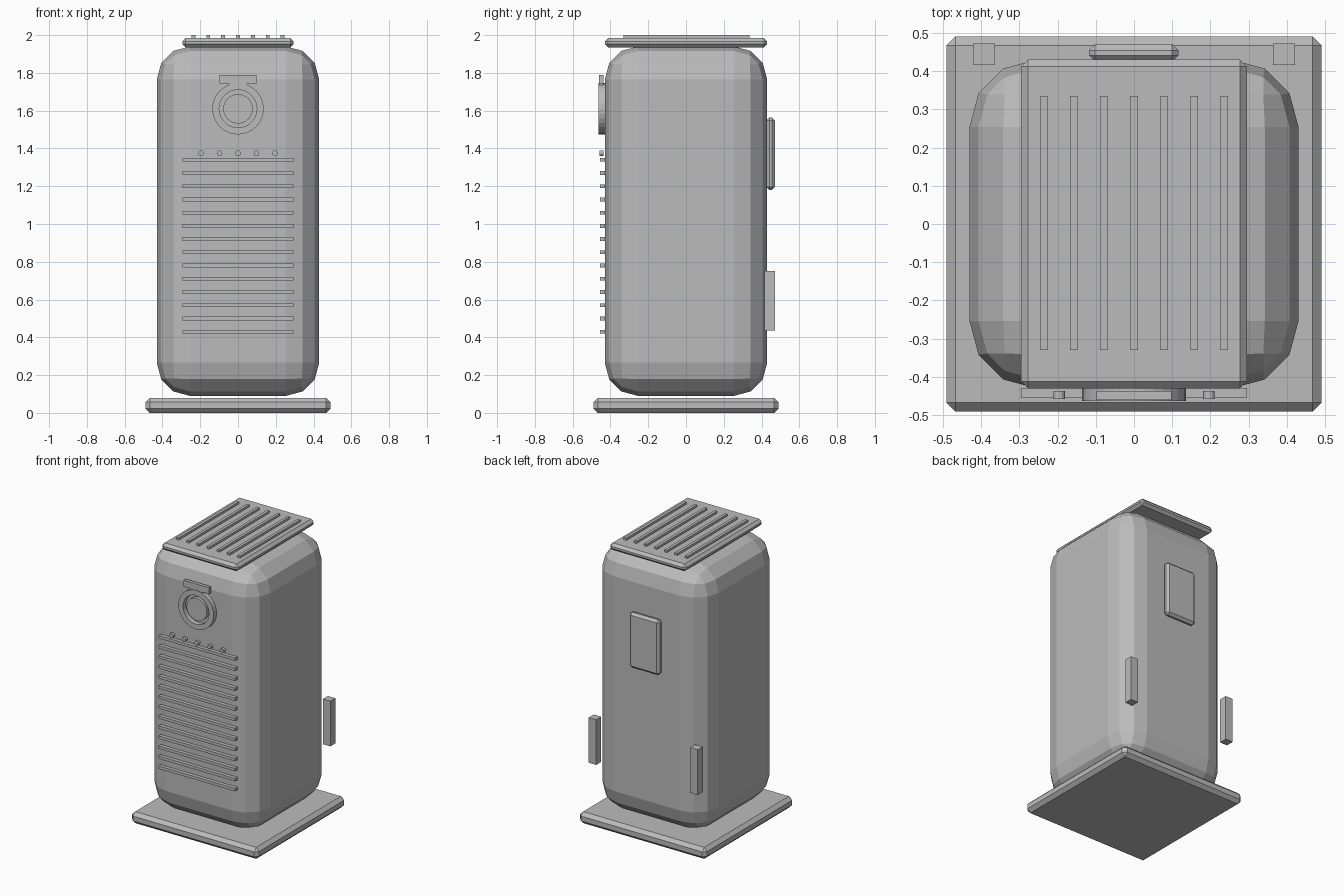
import bpy, bmesh, math
from mathutils import Matrix

cube = bpy.data.objects.get("Cube")
if cube:
    bpy.data.objects.remove(cube, do_unlink=True)

# Single plain grey finish
grey = bpy.data.materials.new("plain_grey")
grey.use_nodes = True
colour = (0.5, 0.5, 0.5, 1)
grey.diffuse_color = colour
grey.node_tree.nodes["Principled BSDF"].inputs["Base Color"].default_value = colour


def finish(name, bm):
    bmesh.ops.recalc_face_normals(bm, faces=bm.faces)
    mesh = bpy.data.meshes.new(name)
    bm.to_mesh(mesh)
    bm.free()
    mesh.materials.append(grey)
    obj = bpy.data.objects.new(name, mesh)
    bpy.context.collection.objects.link(obj)
    return obj


def box(name, x, y, z, bevel=0, segments=1):
    """Box between (min, max) pairs on each axis, with optional bevelled edges."""
    bm = bmesh.new()
    bmesh.ops.create_cube(bm, size=1)
    for v in bm.verts:
        v.co = [sum(p) / 2 + c * (p[1] - p[0]) for c, p in zip(v.co, (x, y, z))]
    if bevel:
        bmesh.ops.bevel(bm, geom=bm.edges[:], offset=bevel, segments=segments,
                        profile=0.5, affect='EDGES')
    return finish(name, bm)


def disc(name, x, z, radius, front, back, sides):
    """Short cylinder facing the front."""
    bm = bmesh.new()
    place = Matrix.Translation((x, (front + back) / 2, z)) @ Matrix.Rotation(math.pi / 2, 4, 'X')
    bmesh.ops.create_cone(bm, cap_ends=True, segments=sides, radius1=radius,
                          radius2=radius, depth=back - front, matrix=place)
    return finish(name, bm)


def ring(name, z, outer, inner, front, back, sides):
    """Flat ring facing the front, made by turning a rectangle."""
    bm = bmesh.new()
    profile = [(outer, front), (outer, back), (inner, back), (inner, front)]
    loops = []
    for i in range(sides):
        a = math.tau * i / sides
        loops.append([bm.verts.new((r * math.cos(a), y, z + r * math.sin(a)))
                      for r, y in profile])
    for i, a in enumerate(loops):
        b = loops[(i + 1) % sides]
        for k in range(4):
            n = (k + 1) % 4
            bm.faces.new((a[k], a[n], b[n], b[k]))
    return finish(name, bm)


# Main housing and foot plate
box("base_plate", (-0.49, 0.49), (-0.49, 0.49), (0, 0.08), 0.023)
box("body", (-0.43, 0.43), (-0.43, 0.43), (0.09, 1.94), 0.176, 3)

# Top grille
box("top_plate", (-0.295, 0.295), (-0.43, 0.43), (1.935, 1.985), 0.018)
for i in range(7):
    x = (i - 3) * 0.0787
    box(f"top_slat_{i + 1}", (x - 0.01, x + 0.01), (-0.33, 0.335), (1.975, 2.0))

# Front grille
for i in range(14):
    z = 0.43 + i * 0.07
    box(f"front_slat_{i + 1}", (-0.295, 0.295), (-0.455, -0.429), (z - 0.01, z + 0.01))

# Indicator buttons
for i in range(5):
    disc(f"button_{i + 1}", (i - 2) * 0.098, 1.375, 0.015, -0.458, -0.437, 12)

# Dial and the plate above it
ring("dial_ring", 1.61, 0.136, 0.1, -0.463, -0.428, 32)
disc("dial_centre", 0, 1.61, 0.078, -0.455, -0.425, 32)
box("dial_neck", (-0.048, 0.048), (-0.46, -0.437), (1.725, 1.75))
box("dial_plate", (-0.098, 0.098), (-0.46, -0.437), (1.745, 1.79))

# Rear panel and cord hooks
box("rear_panel", (-0.118, 0.116), (0.425, 0.47), (1.18, 1.565), 0.016)
for side, x in (("left", 0.392), ("right", -0.392)):
    box(f"cord_hook_{side}", (x - 0.029, x + 0.029), (0.416, 0.472), (0.435, 0.75))
